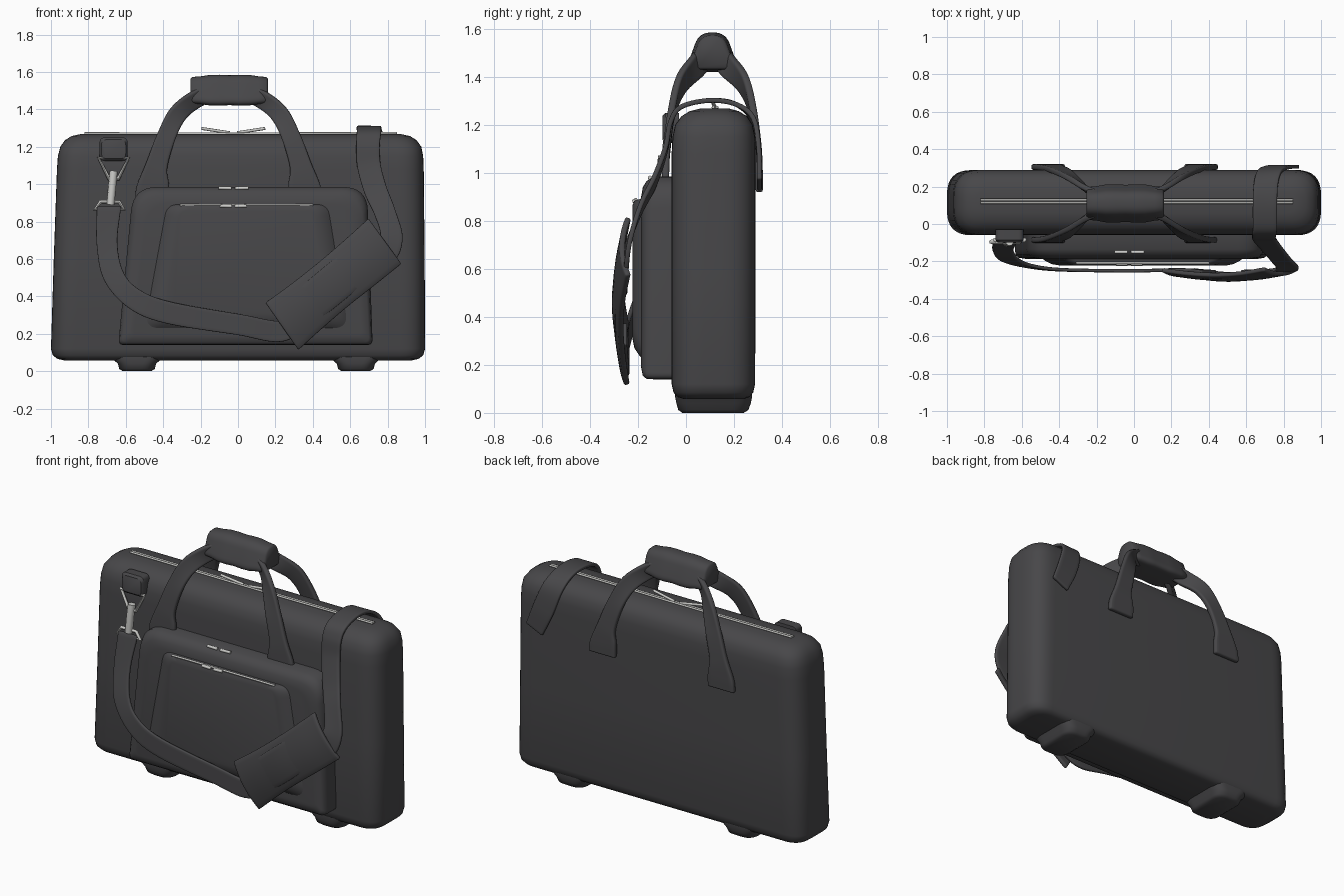
import bpy, bmesh, math
from mathutils import Vector


def material(name, rgb):
    m = bpy.data.materials.new(name)
    m.diffuse_color = (*rgb, 1)
    return m


CHARCOAL = material("charcoal_fabric", (0.064, 0.063, 0.067))
SILVER = material("silver_metal", (0.60, 0.60, 0.58))


def finish(name, bm, mat, angle=40):
    bmesh.ops.recalc_face_normals(bm, faces=bm.faces[:])
    me = bpy.data.meshes.new(name)
    bm.to_mesh(me)
    bm.free()
    me.materials.append(mat)
    ob = bpy.data.objects.new(name, me)
    bpy.context.collection.objects.link(ob)
    bpy.ops.object.select_all(action='DESELECT')
    ob.select_set(True)
    bpy.context.view_layer.objects.active = ob
    bpy.ops.object.shade_smooth_by_angle(angle=math.radians(angle))
    return ob


def rounded(corners, radii, seg=8):
    """2D polygon with softly rounded corners."""
    out, n = [], len(corners)
    for i, c in enumerate(corners):
        p = Vector(c)
        a = p + (Vector(corners[i - 1]) - p).normalized() * radii[i]
        b = p + (Vector(corners[(i + 1) % n]) - p).normalized() * radii[i]
        for k in range(seg + 1):
            t = k / seg
            out.append(a * (1 - t) ** 2 + p * 2 * t * (1 - t) + b * t * t)
    return out


def rect(x0, x1, y0, y1, r):
    return rounded([(x0, y0), (x1, y0), (x1, y1), (x0, y1)], [r] * 4)


def loft(name, rings, mat, angle=40):
    bm = bmesh.new()
    rows = [[bm.verts.new(p) for p in ring] for ring in rings]
    n = len(rows[0])
    for a, b in zip(rows, rows[1:]):
        for i in range(n):
            bm.faces.new((a[i], a[(i + 1) % n], b[(i + 1) % n], b[i]))
    bm.faces.new(rows[0])
    bm.faces.new(rows[-1])
    return finish(name, bm, mat, angle)


def spline(rows, steps=8):
    """Catmull-Rom through rows of numbers."""
    rows = [Vector(r) for r in rows]
    ext = [rows[0] * 2 - rows[1]] + rows + [rows[-1] * 2 - rows[-2]]
    out = []
    for i in range(1, len(ext) - 2):
        a, b, c, d = ext[i - 1:i + 3]
        for k in range(steps):
            t = k / steps
            out.append((b * 2 + (c - a) * t + (a * 2 - b * 5 + c * 4 - d) * t * t
                        + (b * 3 - a - c * 3 + d) * t ** 3) * 0.5)
    return out + [rows[-1]]


def ribbon(name, rows, thick, crown=0.0, across=6):
    """Band through rows of (x, y, z, half-width vector)."""
    bm = bmesh.new()
    grid = []
    for r in spline(rows):
        c, w = Vector(r[:3]), Vector(r[3:])
        line = []
        for k in range(across + 1):
            s = 2 * k / across - 1
            line.append(bm.verts.new(c + w * s + Vector((0, -crown * (1 - s * s), 0))))
        grid.append(line)
    for a, b in zip(grid, grid[1:]):
        for i in range(across):
            bm.faces.new((a[i], a[i + 1], b[i + 1], b[i]))
    ob = finish(name, bm, CHARCOAL, 60)
    m = ob.modifiers.new("thickness", 'SOLIDIFY')
    m.thickness, m.offset = thick, 0
    b = ob.modifiers.new("soft_edge", 'BEVEL')
    b.width, b.segments, b.limit_method = thick * 0.3, 2, 'ANGLE'
    return ob


def tube(name, pts, r, closed=False):
    cu = bpy.data.curves.new(name, 'CURVE')
    cu.dimensions = '3D'
    cu.bevel_depth, cu.bevel_resolution, cu.use_fill_caps = r, 2, True
    sp = cu.splines.new('POLY')
    sp.points.add(len(pts) - 1)
    for p, q in zip(sp.points, pts):
        p.co = (*q, 1)
    sp.use_cyclic_u = closed
    cu.materials.append(SILVER)
    ob = bpy.data.objects.new(name, cu)
    bpy.context.collection.objects.link(ob)
    bpy.ops.object.select_all(action='DESELECT')
    ob.select_set(True)
    bpy.context.view_layer.objects.active = ob
    bpy.ops.object.convert(target='MESH')
    bpy.ops.object.shade_smooth_by_angle(angle=math.radians(50))


# Main case: z, x0, x1, y0, y1, corner
body = [(0.058, -0.93, 0.93, -0.01, 0.24, 0.08), (0.066, -0.965, 0.965, -0.035, 0.265, 0.10),
        (0.085, -0.99, 0.99, -0.052, 0.28, 0.12), (0.12, -1.0, 1.0, -0.06, 0.288, 0.13),
        (0.60, -0.985, 0.998, -0.06, 0.29, 0.14), (1.08, -0.968, 0.993, -0.06, 0.29, 0.14),
        (1.15, -0.963, 0.99, -0.056, 0.288, 0.14), (1.20, -0.95, 0.98, -0.045, 0.278, 0.13),
        (1.235, -0.925, 0.955, -0.02, 0.255, 0.12), (1.257, -0.89, 0.92, 0.015, 0.22, 0.10),
        (1.268, -0.84, 0.87, 0.06, 0.18, 0.06)]
loft("case_body", [[(p.x, p.y, z) for p in rect(*s)] for z, *s in body], CHARCOAL, 60)

# Feet
for side, cx in (("left", -0.54), ("right", 0.63)):
    foot = [(0.0, 0.075, -0.015, 0.24, 0.06), (0.012, 0.095, -0.032, 0.26, 0.07),
            (0.04, 0.102, -0.04, 0.27, 0.07), (0.065, 0.13, -0.045, 0.275, 0.08),
            (0.09, 0.14, -0.045, 0.275, 0.08)]
    loft("foot_" + side, [[(p.x, p.y, z) for p in rect(cx - h, cx + h, a, b, r)]
                          for z, h, a, b, r in foot], CHARCOAL, 60)


# Front pockets: y, bottom z, top z, bottom x pair, top x pair
def pocket(name, layers, r_low, r_top):
    rings = []
    for y, z0, z1, a, b, c, d in layers:
        poly = rounded([(a, z0), (b, z0), (d, z1), (c, z1)], [r_low, r_low, r_top, r_top])
        rings.append([(p.x, y, p.y) for p in poly])
    loft(name, rings, CHARCOAL, 50)


pocket("front_pocket", [(-0.03, 0.14, 0.985, -0.64, 0.72, -0.56, 0.69),
                        (-0.135, 0.14, 0.985, -0.64, 0.72, -0.56, 0.69),
                        (-0.165, 0.142, 0.965, -0.635, 0.715, -0.55, 0.68),
                        (-0.18, 0.155, 0.94, -0.62, 0.70, -0.53, 0.66),
                        (-0.187, 0.19, 0.90, -0.58, 0.66, -0.48, 0.61)], 0.03, 0.13)
pocket("outer_pocket", [(-0.17, 0.21, 0.895, -0.52, 0.61, -0.40, 0.50),
                        (-0.195, 0.24, 0.89, -0.49, 0.58, -0.37, 0.47),
                        (-0.215, 0.27, 0.885, -0.45, 0.54, -0.34, 0.44),
                        (-0.223, 0.31, 0.865, -0.40, 0.50, -0.31, 0.41)], 0.08, 0.06)

# Handles: one half, mirrored to both sides and to the back
half = [(-0.46, -0.085, 0.92, 0.09, 0, 0), (-0.455, -0.085, 1.0, 0.085, 0, 0.005),
        (-0.435, -0.08, 1.1, 0.057, 0, -0.012), (-0.385, -0.06, 1.25, 0.048, 0, -0.016),
        (-0.325, -0.02, 1.37, 0.037, 0.01, -0.032), (-0.24, 0.045, 1.445, 0.02, 0.02, -0.042),
        (-0.14, 0.08, 1.49, 0.006, 0.015, -0.045), (-0.05, 0.085, 1.50, 0, 0.015, -0.045)]
for sx in (0, 1):
    for sy in (0, 1):
        rows = [(-0.1 - x if sx else x, 0.22 - y if sy else y, z, -a if sx else a, -b if sy else b, c)
                for x, y, z, a, b, c in half]
        ribbon("handle_%s_%s" % (("front", "back")[sy], ("left", "right")[sx]), rows, 0.03)

# Grip wrapped round the handles
section = rounded([(-0.115, -0.08), (0.115, -0.08), (0.055, 0.085), (-0.055, 0.085)],
                  [0.05, 0.05, 0.05, 0.05])
grip = [(-0.255, 0.75), (-0.245, 0.86), (-0.20, 0.9), (-0.15, 0.99), (-0.10, 1.0), (-0.045, 0.97),
        (0.01, 1.0), (0.06, 0.99), (0.11, 0.9), (0.15, 0.86), (0.16, 0.75)]
loft("grip", [[(x, 0.11 + p.x * s, 1.50 + p.y * s) for p in section] for x, s in grip],
     CHARCOAL, 60)

# Shoulder strap: clip to pad
ribbon("strap_lower", [(-0.69, -0.095, 0.88, 0.065, 0, 0), (-0.70, -0.14, 0.68, 0.055, 0, 0.01),
                       (-0.665, -0.19, 0.51, 0.05, 0, 0.025), (-0.56, -0.225, 0.39, 0.027, 0, 0.05),
                       (-0.38, -0.245, 0.315, 0.015, 0, 0.057), (0, -0.25, 0.25, 0.01, 0, 0.055),
                       (0.25, -0.245, 0.215, 0.005, 0, 0.055), (0.40, -0.255, 0.33, -0.04, 0, 0.045)],
       0.018)
# Shoulder strap: pad, over the top, to the back
ribbon("strap_upper", [(0.62, -0.255, 0.55, -0.05, 0, 0.06), (0.77, -0.25, 0.63, -0.06, 0, 0.05),
                       (0.82, -0.235, 0.72, -0.06, 0, 0.01), (0.785, -0.19, 0.85, -0.055, 0, -0.015),
                       (0.735, -0.13, 0.97, -0.058, 0, -0.02), (0.70, -0.085, 1.1, -0.062, 0, -0.01),
                       (0.695, -0.065, 1.21, -0.063, 0, 0), (0.70, -0.02, 1.275, -0.065, 0, 0),
                       (0.70, 0.10, 1.302, -0.065, 0, 0), (0.705, 0.21, 1.285, -0.065, 0, 0),
                       (0.725, 0.28, 1.22, -0.065, 0, -0.01), (0.77, 0.303, 1.09, -0.065, 0, -0.02),
                       (0.83, 0.306, 0.95, -0.055, 0, -0.025)], 0.02)
# Shoulder pad with a raised centre
ribbon("shoulder_pad", [(0.235, -0.245, 0.24, -0.087, 0, 0.125), (0.37, -0.262, 0.35, -0.085, 0, 0.115),
                        (0.51, -0.27, 0.465, -0.083, 0, 0.112), (0.65, -0.262, 0.58, -0.085, 0, 0.115),
                        (0.785, -0.24, 0.695, -0.087, 0, 0.12)], 0.024, crown=0.025, across=10)
ribbon("pad_cushion", [(0.265, -0.263, 0.265, -0.055, 0, 0.077), (0.51, -0.288, 0.465, -0.06, 0, 0.082),
                       (0.755, -0.258, 0.67, -0.055, 0, 0.077)], 0.018, crown=0.012, across=8)

# Strap tab, ring and clip
tab = [(-0.03, 0.075, 0), (-0.085, 0.075, 0), (-0.098, 0.065, 0.012)]
loft("strap_tab", [[(p.x, y, p.y) for p in rect(-0.665 - h, -0.665 + h, 1.125 + i, 1.25 - i, 0.03)]
                   for y, h, i in tab], CHARCOAL)
tube("tab_ring", [(-0.745, -0.085, 1.14), (-0.585, -0.085, 1.14), (-0.64, -0.09, 1.03),
                  (-0.69, -0.09, 1.03)], 0.011, True)
tube("clip_hook", [(-0.665, -0.095, 1.07), (-0.672, -0.1, 1.0), (-0.682, -0.1, 0.89)], 0.022)
tube("strap_ring", [(-0.765, -0.095, 0.865), (-0.61, -0.095, 0.865), (-0.635, -0.095, 0.905),
                    (-0.735, -0.095, 0.905)], 0.011, True)

# Zips and pulls
for i, y in enumerate((0.113, 0.129)):
    tube("top_zip_%d" % i, [(-0.82, y, 1.272), (0, y, 1.27), (0.85, y, 1.274)], 0.006)
tube("outer_pocket_zip", [(-0.31, -0.208, 0.888), (-0.2, -0.208, 0.889), (0.3, -0.208, 0.889),
                          (0.40, -0.208, 0.888)], 0.006)
for s in (-1, 1):
    side = "left" if s < 0 else "right"
    tube("top_pull_" + side, [(-0.025 + s * 0.02, 0.12, 1.275), (-0.025 + s * 0.17, 0.11, 1.298)], 0.008)
    tube("pocket_pull_" + side, [(-0.025 + s * 0.01, -0.15, 0.978), (-0.025 + s * 0.08, -0.15, 0.98)], 0.009)
    tube("outer_pull_" + side, [(-0.025 + s * 0.01, -0.215, 0.882), (-0.025 + s * 0.07, -0.215, 0.884)], 0.009)
